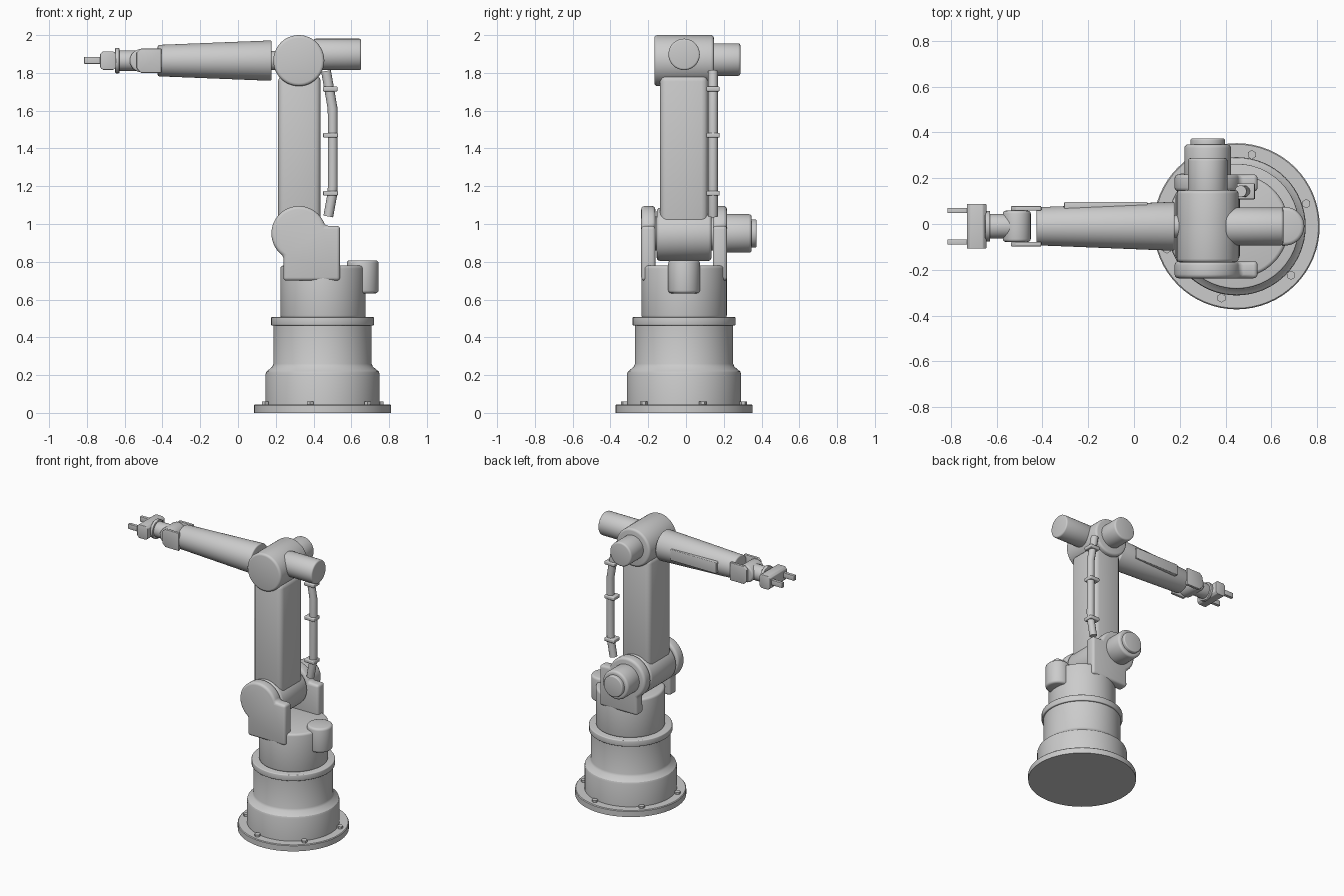
import bpy, bmesh, math
from mathutils import Matrix, Vector

cube = bpy.data.objects.get("Cube")
if cube:
    bpy.data.objects.remove(cube, do_unlink=True)

MID = Vector((0, -0.01, 0))   # symmetry plane of the whole arm
BASE_X, JOINT_X = 0.448, 0.322
SHOULDER_Z, ELBOW_Z, WRIST_Z = 0.95, 1.865, 1.865

grey = bpy.data.materials.new("light_grey")
grey.use_nodes = True
grey.diffuse_color = (0.6, 0.6, 0.6, 1)
grey.node_tree.nodes["Principled BSDF"].inputs["Base Color"].default_value = (0.6, 0.6, 0.6, 1)


def finish(name, bm, bevel=0.0, segments=3):
    """Round the hard edges, then turn the mesh into a shaded object."""
    bmesh.ops.recalc_face_normals(bm, faces=bm.faces)
    if bevel:
        hard = [e for e in bm.edges if e.calc_face_angle(0) > math.radians(30)]
        bmesh.ops.bevel(bm, geom=hard, offset=bevel, segments=segments,
                        profile=0.5, affect='EDGES', clamp_overlap=True)
    mesh = bpy.data.meshes.new(name)
    bm.to_mesh(mesh)
    bm.free()
    mesh.materials.append(grey)
    obj = bpy.data.objects.new(name, mesh)
    obj.location = MID
    bpy.context.collection.objects.link(obj)
    bpy.ops.object.select_all(action='DESELECT')
    obj.select_set(True)
    bpy.context.view_layer.objects.active = obj
    bpy.ops.object.shade_smooth_by_angle(angle=math.radians(32))
    return obj


def rod(name, start, end, r1, r2=None, bevel=0.0, sides=48):
    """Cylinder or cone between two points."""
    start, end = Vector(start), Vector(end)
    axis = end - start
    turn = axis.to_track_quat('Z', 'Y').to_matrix().to_4x4()
    bm = bmesh.new()
    bmesh.ops.create_cone(bm, cap_ends=True, segments=sides, radius1=r1,
                          radius2=r1 if r2 is None else r2, depth=axis.length,
                          matrix=Matrix.Translation((start + end) / 2) @ turn)
    return finish(name, bm, bevel)


def box(name, low, high, bevel=0.0):
    low, high = Vector(low), Vector(high)
    bm = bmesh.new()
    bmesh.ops.create_cube(bm, size=1, matrix=Matrix.Translation((low + high) / 2)
                          @ Matrix.Diagonal((*(high - low), 1)))
    return finish(name, bm, bevel)


def plate(name, outline, y0, y1, bevel=0.0):
    """Side outline of (x, z) points given thickness along y."""
    bm = bmesh.new()
    face = bm.faces.new([bm.verts.new((x, y0, z)) for x, z in outline])
    new = bmesh.ops.extrude_face_region(bm, geom=[face])["geom"]
    bmesh.ops.translate(bm, vec=(0, y1 - y0, 0),
                        verts=[v for v in new if isinstance(v, bmesh.types.BMVert)])
    return finish(name, bm, bevel)


def lathe(name, profile, x):
    """Spin (radius, z) points about a vertical axis at x."""
    bm = bmesh.new()
    verts = [bm.verts.new((x + r, 0, z)) for r, z in profile]
    edges = [bm.edges.new(pair) for pair in zip(verts, verts[1:])]
    bmesh.ops.spin(bm, geom=verts + edges, cent=(x, 0, 0), axis=(0, 0, 1),
                   angle=math.tau, steps=64)
    bmesh.ops.remove_doubles(bm, verts=bm.verts, dist=0.0005)
    return finish(name, bm)


# Pedestal with its bolted foot plate
lathe("foot_plate", [(0, 0), (0.363, 0), (0.363, 0.04), (0.358, 0.045), (0, 0.045)], BASE_X)
lathe("pedestal", [(0, 0.03), (0.302, 0.03), (0.302, 0.205), (0.298, 0.218), (0.266, 0.245),
                   (0.26, 0.26), (0.26, 0.47), (0, 0.47)], BASE_X)
rod("pedestal_flange", (BASE_X, 0, 0.463), (BASE_X, 0, 0.507), 0.273, bevel=0.006)
for i in range(6):
    a = math.radians(18 + 60 * i)
    x, y = BASE_X + 0.32 * math.cos(a), 0.32 * math.sin(a)
    rod(f"foot_bolt_{i + 1}", (x, y, 0.04), (x, y, 0.06), 0.02, sides=6)

# Turning turret and its upright motor
rod("turret", (0.45, 0, 0.5), (0.45, 0, 0.78), 0.226, bevel=0.016, sides=64)
rod("turret_motor", (0.66, 0, 0.633), (0.66, 0, 0.808), 0.084, bevel=0.016)

# Shoulder cheeks: a disc running into a square foot
arc = [math.radians(16 + 220.5 * i / 32) for i in range(33)]
cheek = [(JOINT_X + 0.145 * math.cos(a), SHOULDER_Z + 0.145 * math.sin(a)) for a in arc]
cheek += [(0.24, 0.7), (0.54, 0.7), (0.54, 0.99)]
for side, s in (("right", -1), ("left", 1)):
    plate(f"shoulder_cheek_{side}", cheek, s * 0.152, s * 0.227, 0.02)

# Shoulder joint and motor
rod("shoulder_hub", (JOINT_X, -0.145, 0.945), (JOINT_X, 0.145, 0.945), 0.14, bevel=0.016)
rod("shoulder_axle", (JOINT_X, -0.17, SHOULDER_Z), (JOINT_X, 0.17, SHOULDER_Z), 0.09)
rod("shoulder_motor", (JOINT_X, 0.2, SHOULDER_Z), (JOINT_X, 0.358, SHOULDER_Z), 0.102, bevel=0.016)
rod("shoulder_motor_cap", (JOINT_X, 0.34, SHOULDER_Z), (JOINT_X, 0.3835, SHOULDER_Z), 0.075, bevel=0.007)

# Upper arm and elbow
box("upper_arm", (0.212, -0.127, 0.95), (0.438, 0.127, 1.79), 0.035)
rod("elbow_hub", (JOINT_X, -0.158, ELBOW_Z), (JOINT_X, 0.158, ELBOW_Z), 0.135, bevel=0.016)
rod("elbow_motor", (JOINT_X, 0.13, 1.87), (JOINT_X, 0.298, 1.87), 0.086, bevel=0.012)
rod("forearm_motor", (0.4, 0, 1.898), (0.652, 0, 1.898), 0.083, bevel=0.01)

# Forearm with its side cover
rod("forearm", (0.178, 0, WRIST_Z), (-0.425, 0, WRIST_Z), 0.107, 0.083, bevel=0.008)
rod("forearm_neck", (0.15, 0, WRIST_Z), (0.22, 0, WRIST_Z), 0.05)
box("forearm_cover", (-0.305, 0.07, 1.825), (0.06, 0.106, 1.905), 0.005)

# Wrist fork, joint and tool flange
prong = [(-0.405, 1.8), (-0.405, 1.928), (-0.515, 1.928), (-0.537, 1.908),
         (-0.537, 1.825), (-0.513, 1.8)]
for side, s in (("right", -1), ("left", 1)):
    plate(f"wrist_prong_{side}", prong, s * 0.068, s * 0.088, 0.004)
rod("wrist_joint", (-0.512, -0.068, WRIST_Z), (-0.512, 0.068, WRIST_Z), 0.061, bevel=0.012)
rod("wrist_neck", (-0.52, 0, WRIST_Z), (-0.635, 0, WRIST_Z), 0.054, bevel=0.004)
rod("tool_flange", (-0.628, 0, WRIST_Z), (-0.65, 0, WRIST_Z), 0.067, bevel=0.004)

# Gripper
palm = [(-0.645, 1.83), (-0.645, 1.9), (-0.66, 1.914), (-0.715, 1.914),
        (-0.73, 1.9), (-0.73, 1.83), (-0.715, 1.816), (-0.66, 1.816)]
plate("gripper_palm", palm, -0.098, 0.098, 0.004)
for side, s in (("right", -1), ("left", 1)):
    y0, y1 = sorted((s * 0.057, s * 0.08))
    box(f"gripper_finger_{side}", (-0.815, y0, 1.848), (-0.72, y1, 1.885), 0.003)

# Cable hose and clamps behind the upper arm
curve = bpy.data.curves.new("cable_hose", 'CURVE')
curve.dimensions = '3D'
curve.bevel_depth, curve.bevel_resolution = 0.026, 4
curve.use_fill_caps = True
spline = curve.splines.new('POLY')
path = [(0.466, 1.81), (0.482, 1.72), (0.501, 1.61), (0.502, 1.2), (0.498, 1.15), (0.478, 1.04)]
spline.points.add(len(path) - 1)
for point, (x, z) in zip(spline.points, path):
    point.co = (x, 0.153, z, 1)
spline.use_smooth = True
curve.materials.append(grey)
hose = bpy.data.objects.new("cable_hose", curve)
hose.location = MID
bpy.context.collection.objects.link(hose)
for i, (x, z) in enumerate([(0.488, 1.715), (0.49, 1.47), (0.49, 1.163)]):
    box(f"hose_clamp_{i + 1}", (x - 0.039, 0.118, z - 0.013), (x + 0.039, 0.188, z + 0.013), 0.006)
